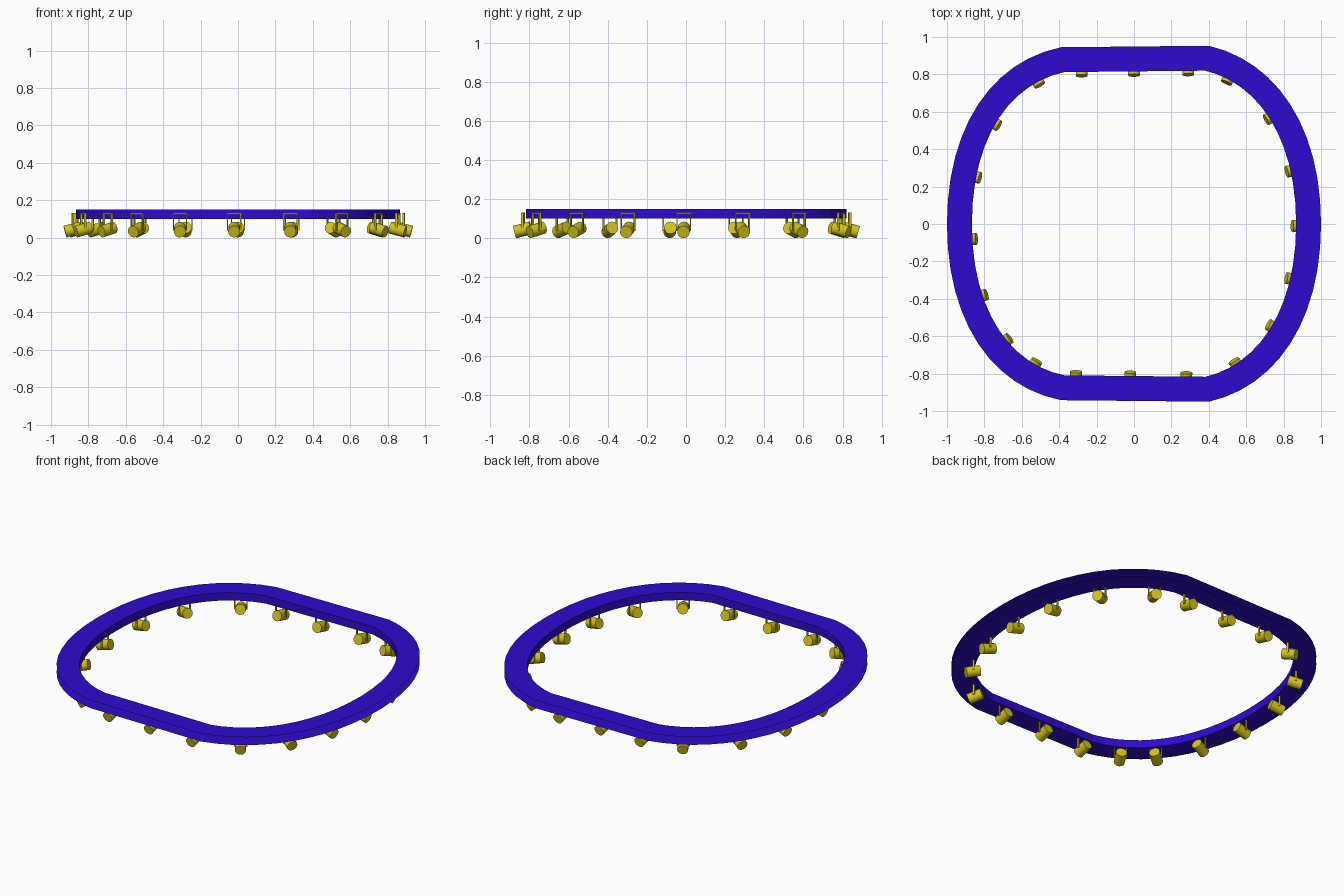
import bpy, bmesh, math
from mathutils import Vector, Matrix
from mathutils.geometry import interpolate_bezier, intersect_point_line

cube = bpy.data.objects.get("Cube")
if cube:
    bpy.data.objects.remove(cube)


def material(name, color):
    m = bpy.data.materials.new(name)
    m.use_nodes = True
    m.diffuse_color = color
    m.node_tree.nodes["Principled BSDF"].inputs["Base Color"].default_value = color
    return m


blue = material("deep blue", (0.028, 0.003, 0.62, 1))
yellow = material("lamp yellow", (0.66, 0.56, 0.01, 1))


def add_object(name, bm, mat):
    mesh = bpy.data.meshes.new(name)
    bm.to_mesh(mesh)
    bm.free()
    mesh.materials.append(mat)
    ob = bpy.data.objects.new(name, mesh)
    bpy.context.collection.objects.link(ob)
    return ob


# Ring outline: two rounded ends joined by straight front and back runs
WIDTH, LOW, HIGH = 0.133, 0.10, 0.15


def quarter(sx, sy, kink, depth):
    pts = interpolate_bezier(Vector((kink, depth, 0)), Vector((0.76, 0.87, 0)),
                             Vector((1, 0.52, 0)), Vector((1, 0, 0)), 13)
    return [Vector((p.x * sx, p.y * sy, 0)) for p in pts]


right_back = quarter(1, 1, 0.40, 0.953)
right_front = quarter(1, -1, 0.40, 0.95)[::-1]
left_front = quarter(-1, -1, 0.39, 0.942)
left_back = quarter(-1, 1, 0.39, 0.945)[::-1]
outer = right_back + right_front[1:] + left_front + left_back[1:]
n = len(outer)


def inward(a, b):
    d = (b - a).normalized()
    return Vector((d.y, -d.x, 0))


inner = []
for i, p in enumerate(outer):
    n1, n2 = inward(outer[i - 1], p), inward(p, outer[(i + 1) % n])
    mid = (n1 + n2).normalized()
    inner.append(p + mid * WIDTH / mid.dot(n1))

# Channel ring: top flange, inner wall and bottom flange, open on the outside
bm = bmesh.new()
loops = [[bm.verts.new((p.x, p.y, z)) for p in path]
         for path, z in ((outer, HIGH), (inner, HIGH), (inner, LOW), (outer, LOW))]
for a, b in zip(loops, loops[1:]):
    for i in range(n):
        j = (i + 1) % n
        bm.faces.new((a[i], a[j], b[j], b[i]))
ring = add_object("channel_ring", bm, blue)
ring.data.update()
if ring.data.polygons[0].normal.z < 0:
    ring.data.flip_normals()

# Lamp: tilted barrel with a bracket of thin bars reaching into the channel
bm = bmesh.new()
tilt = Matrix.Rotation(math.radians(90 - 15), 4, "X")
centre = Matrix.Translation((0, 0, 0.043))
bmesh.ops.create_cone(bm, cap_ends=True, segments=18, radius1=0.032, radius2=0.032,
                      depth=0.085, matrix=centre @ Matrix.Rotation(math.pi, 4, "Z") @ tilt)


def bar(location, size):
    bmesh.ops.create_cube(bm, size=1, matrix=Matrix.Translation(location)
                          @ Matrix.Diagonal((*size, 1)))


for side in (-1, 1):
    bar((side * 0.035, 0, 0.084), (0.006, 0.012, 0.092))
bar((0, 0, 0.128), (0.076, 0.012, 0.006))
lamp_mesh_object = add_object("lamp_1", bm, yellow)
lamp_mesh = lamp_mesh_object.data
for poly in lamp_mesh.polygons:
    poly.use_smooth = len(poly.vertices) == 4 and poly.area > 0.0008

# Lamps around the inner edge, each facing the middle
spots = [(-.28, .82), (0, .82), (.29, .82), (.5, .77), (.73, .57), (.82, .28), (.85, -.01),
         (.82, -.29), (.74, -.55), (.54, -.74), (.28, -.8), (-.02, -.8), (-.31, -.8),
         (-.53, -.75), (-.68, -.62), (-.8, -.38), (-.85, -.08), (-.84, .25), (-.75, .54),
         (-.52, .77)]
for k, spot in enumerate(spots):
    p = Vector((*spot, 0))
    best = None
    for i in range(n):
        a, b = inner[i], inner[(i + 1) % n]
        q, t = intersect_point_line(p, a, b)
        q = a.lerp(b, min(1, max(0, t)))
        if best is None or (q - p).length < best[0]:
            best = ((q - p).length, q, inward(a, b))
    _, q, facing = best
    ob = lamp_mesh_object
    if k:
        ob = bpy.data.objects.new(f"lamp_{k + 1}", lamp_mesh)
        bpy.context.collection.objects.link(ob)
    ob.location = q - facing * 0.02
    ob.rotation_euler.z = math.atan2(-facing.x, facing.y)
